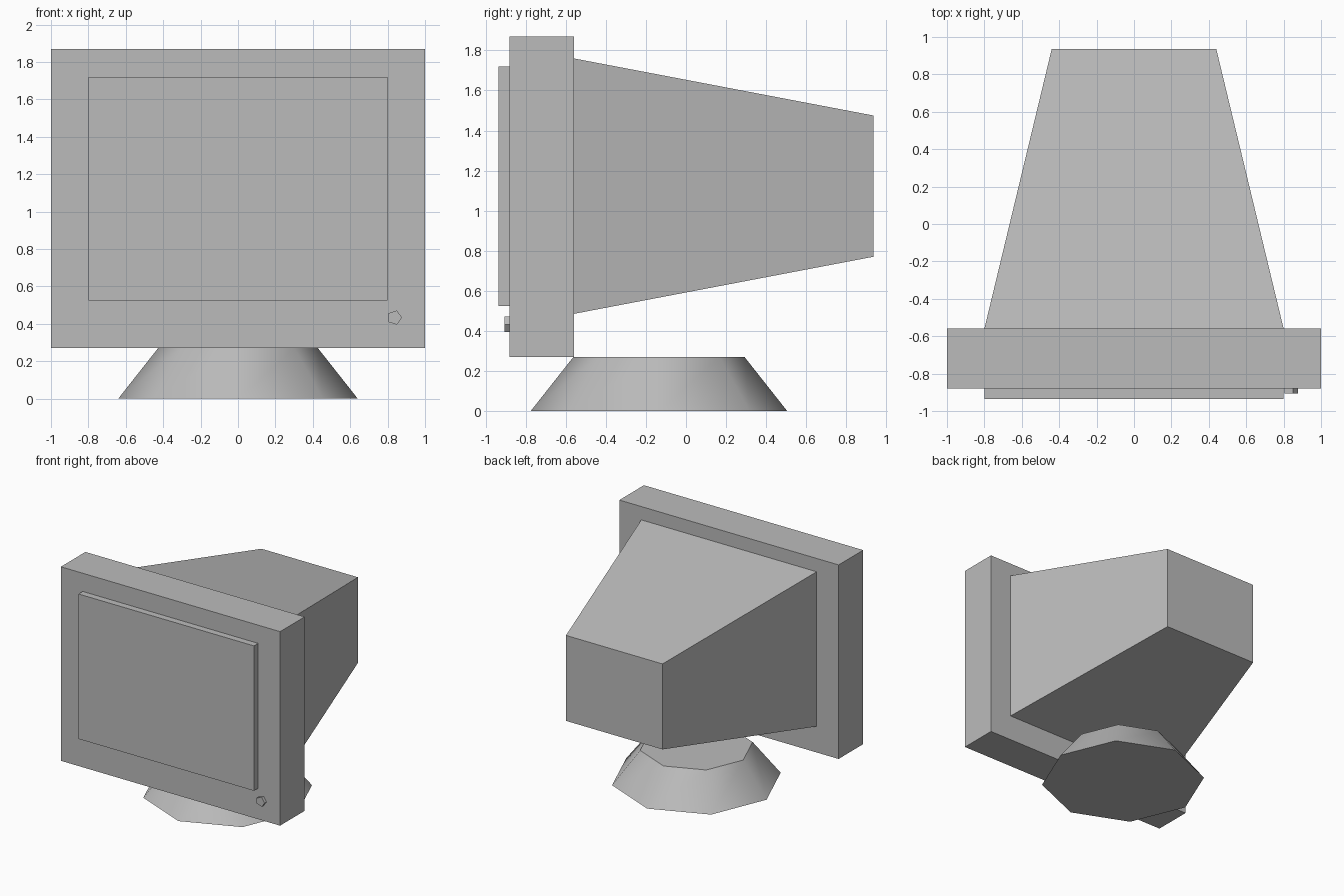
import bpy
import bmesh
from math import cos, sin, tau
from mathutils import Vector

old = bpy.data.objects.get("Cube")
if old:
    bpy.data.objects.remove(old, do_unlink=True)

# Single plastic colour
grey = bpy.data.materials.new("grey plastic")
grey.use_nodes = True
colour = (0.5, 0.5, 0.5, 1)
grey.diffuse_color = colour
grey.node_tree.nodes["Principled BSDF"].inputs["Base Color"].default_value = colour


def loft(name, start, end, smooth=False):
    """Capped solid between two matching rings of points."""
    bm = bmesh.new()
    a = [bm.verts.new(p) for p in start]
    b = [bm.verts.new(p) for p in end]
    bm.faces.new(a)
    bm.faces.new(b)
    for i in range(len(a)):
        j = (i + 1) % len(a)
        side = bm.faces.new((a[i], a[j], b[j], b[i]))
        side.smooth = smooth
    bmesh.ops.recalc_face_normals(bm, faces=bm.faces)
    mesh = bpy.data.meshes.new(name)
    bm.to_mesh(mesh)
    bm.free()
    mesh.materials.append(grey)
    obj = bpy.data.objects.new(name, mesh)
    bpy.context.collection.objects.link(obj)
    return obj


def rectangle(half_width, bottom, top, y):
    """Upright rectangle facing the front."""
    return [Vector((x, y, z)) for x, z in (
        (-half_width, bottom), (half_width, bottom),
        (half_width, top), (-half_width, top))]


def polygon(sides, radius, centre, u, v):
    """Regular polygon in the plane of u and v, first corner along u."""
    return [Vector(centre) + radius * (cos(tau * i / sides) * Vector(u)
                                       + sin(tau * i / sides) * Vector(v))
            for i in range(sides)]


X, Y, Z = (1, 0, 0), (0, 1, 0), (0, 0, 1)

# Front frame and raised screen panel
loft("front_frame", rectangle(1, 0.27, 1.87, -0.88), rectangle(1, 0.27, 1.87, -0.56))
loft("screen", rectangle(0.8, 0.525, 1.72, -0.935), rectangle(0.8, 0.525, 1.72, -0.88))

# Tapered rear housing
loft("rear_housing", rectangle(0.8, 0.485, 1.76, -0.56),
     rectangle(0.44, 0.77, 1.475, 0.935))

# Five-sided power button
loft("power_button", polygon(5, 0.04, (0.837, -0.905, 0.433), X, Z),
     polygon(5, 0.04, (0.837, -0.88, 0.433), X, Z))

# Eight-sided flared stand
loft("stand", polygon(8, 0.64, (0, -0.135, 0), X, Y),
     polygon(8, 0.427, (0, -0.135, 0.27), X, Y), smooth=True)
